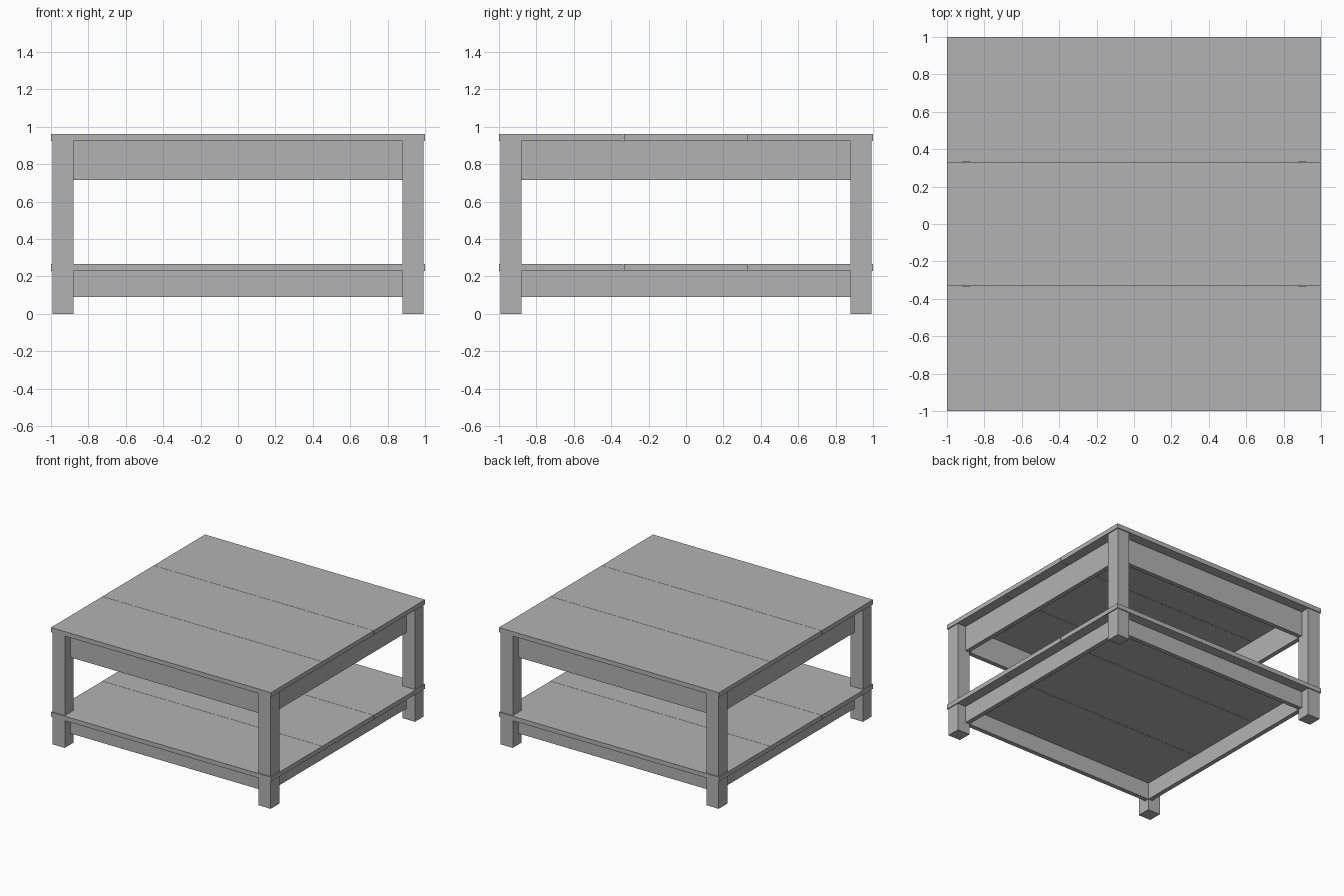
import bpy

if "Cube" in bpy.data.objects:
    bpy.data.objects.remove(bpy.data.objects["Cube"])

# Single plain finish
GREY = (0.45, 0.45, 0.45, 1)
finish = bpy.data.materials.new("grey_finish")
finish.use_nodes = True
finish.diffuse_color = GREY
finish.node_tree.nodes["Principled BSDF"].inputs["Base Color"].default_value = GREY

LEG_IN, LEG_OUT = 0.88, 0.992      # leg extent from the centre
BOARD = 0.037                      # board thickness
SHELF_Z, TOP_Z = 0.228, 0.923      # undersides of shelf and top


def box(name, low, high):
    """Axis-aligned board between two corners."""
    bpy.ops.mesh.primitive_cube_add(size=1)
    obj = bpy.context.object
    obj.name = name
    for v in obj.data.vertices:
        v.co = [lo if c < 0 else hi for c, lo, hi in zip(v.co, low, high)]
    obj.data.materials.append(finish)
    return obj


def span(side, near, far):
    """Ordered interval on the given side of the centre."""
    return sorted((side * near, side * far))


# Four square legs
for x_name, sx in (("right", -1), ("left", 1)):
    for y_name, sy in (("front", -1), ("back", 1)):
        xs, ys = span(sx, LEG_IN, LEG_OUT), span(sy, LEG_IN, LEG_OUT)
        box(f"{y_name}_{x_name}_leg", (xs[0], ys[0], 0), (xs[1], ys[1], TOP_Z))

# Upper aprons and lower rails, flush with the inner faces of the legs
for kind, z0, z1 in (("apron", 0.715, TOP_Z), ("lower_rail", 0.09, SHELF_Z)):
    for x_name, y_name, s in (("right", "front", -1), ("left", "back", 1)):
        a, b = span(s, LEG_IN, LEG_IN + BOARD)
        box(f"{y_name}_{kind}", (-LEG_IN, a, z0), (LEG_IN, b, z1))
        box(f"{x_name}_{kind}", (a, -LEG_IN, z0), (b, LEG_IN, z1))

# Three planks each for the table top and the shelf
PLANK, GAP = 2 / 3, 0.001
for kind, z in (("top", TOP_Z), ("shelf", SHELF_Z)):
    for i, place in enumerate(("front", "middle", "back")):
        y0 = -1 + i * PLANK + (GAP if i > 0 else 0)
        y1 = -1 + (i + 1) * PLANK - (GAP if i < 2 else 0)
        box(f"{place}_{kind}_plank", (-1, y0, z), (1, y1, z + BOARD))
